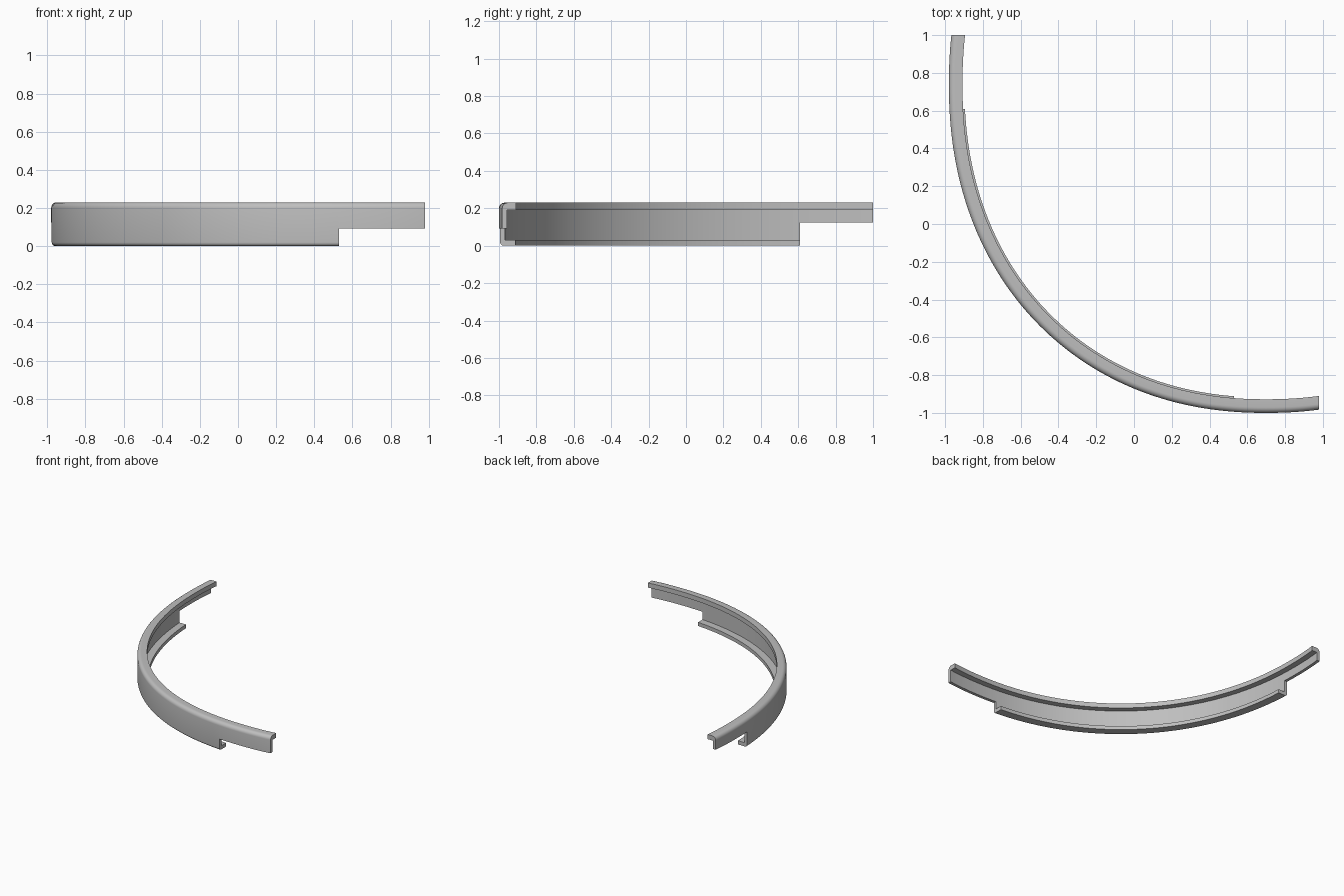
import bpy, bmesh, math
from mathutils import Vector

cube = bpy.data.objects.get("Cube")
if cube:
    bpy.data.objects.remove(cube, do_unlink=True)

RX, RY, POWER = 1.68, 1.74, 2.15    # slightly squared oval sweep
CX, CY = RX - 0.98, RY - 1.0        # its centre
H, WALL = 0.23, 0.025
TOP_LIP, LOW_LIP = 0.072, 0.082
SEGMENTS = 120

grey = bpy.data.materials.new("grey_plastic")
grey.use_nodes = True
colour = (0.52, 0.52, 0.52, 1)
grey.diffuse_color = colour
grey.node_tree.nodes["Principled BSDF"].inputs["Base Color"].default_value = colour


def rounded(cx, cz, r, start):
    """Quarter circle of profile points, as (depth inward, height)."""
    return [(cx - r * math.cos(a), cz + r * math.sin(a))
            for a in (start + math.pi / 2 * i / 6 for i in range(7))]


def path(a):
    """Point on the outer edge and its outward normal at an angle."""
    c, s = math.cos(a), math.sin(a)
    r = (abs(c) ** POWER + abs(s) ** POWER) ** (-1 / POWER)
    point = Vector((CX + RX * r * c, CY + RY * r * s, 0))
    normal = Vector((math.copysign(abs(c) ** (POWER - 1), c) / RX,
                     math.copysign(abs(s) ** (POWER - 1), s) / RY, 0))
    return point, normal.normalized()


# C-shaped profile: rounded outer corners, lips pointing inward
profile = [(LOW_LIP, 0)]
profile += rounded(0.02, 0.02, 0.02, -math.pi / 2)
profile += rounded(0.03, H - 0.03, 0.03, 0)
profile += [(TOP_LIP, H), (TOP_LIP, 0.192), (WALL, 0.192),
            (WALL, 0.03), (LOW_LIP, 0.03)]

# Sweep the profile along the path, slightly past both ends
bm = bmesh.new()
rings = []
for i in range(SEGMENTS + 1):
    point, normal = path(math.radians(165 + 120 * i / SEGMENTS))
    rings.append([bm.verts.new(point - normal * d + Vector((0, 0, z)))
                  for d, z in profile])
n = len(profile)
for r0, r1 in zip(rings, rings[1:]):
    for j in range(n):
        k = (j + 1) % n
        bm.faces.new((r0[j], r0[k], r1[k], r1[j]))
bm.faces.new(rings[0])
bm.faces.new(rings[-1])
bmesh.ops.recalc_face_normals(bm, faces=bm.faces)
mesh = bpy.data.meshes.new("curved_rail")
bm.to_mesh(mesh)
bm.free()
rail = bpy.data.objects.new("curved_rail", mesh)
bpy.context.collection.objects.link(rail)
mesh.materials.append(grey)


def cut(name, low, high):
    """Remove a box from the rail."""
    low, high = Vector(low), Vector(high)
    bpy.ops.mesh.primitive_cube_add(size=1, location=(low + high) / 2)
    box = bpy.context.object
    box.name = name
    box.scale = high - low
    box.hide_render = True
    bpy.context.view_layer.update()
    mod = rail.modifiers.new(name, 'BOOLEAN')
    mod.operation, mod.solver, mod.object = 'DIFFERENCE', 'EXACT', box
    bpy.ops.object.select_all(action='DESELECT')
    rail.select_set(True)
    bpy.context.view_layer.objects.active = rail
    bpy.ops.object.modifier_apply(modifier=name)
    bpy.data.objects.remove(box, do_unlink=True)


# Square ends, then the stepped notches under each end
cut("right_end_trim", (-2, 1, -1), (0, 3, 1))
cut("left_end_trim", (0.98, -2, -1), (3, 0, 1))
cut("right_notch", (-2, 0.61, -1), (0, 3, 0.125))
cut("left_notch", (0.53, -2, -1), (3, 0, 0.093))

bpy.ops.object.shade_smooth_by_angle(angle=math.radians(30))
